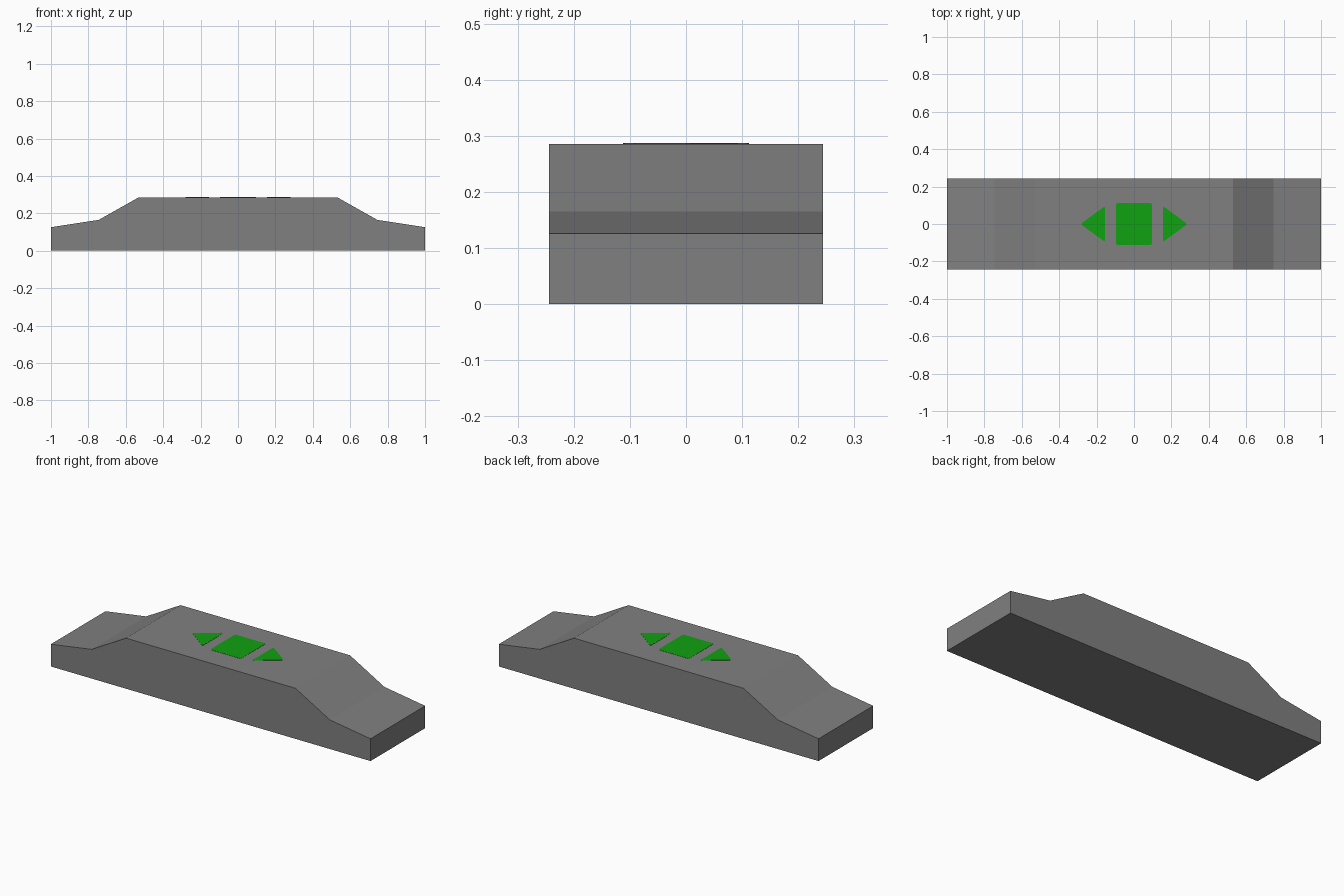
import bpy, bmesh

if "Cube" in bpy.data.objects:
    bpy.data.objects.remove(bpy.data.objects["Cube"])


def material(name, rgb):
    m = bpy.data.materials.new(name)
    m.diffuse_color = (*rgb, 1)
    m.use_nodes = True
    m.node_tree.nodes["Principled BSDF"].inputs["Base Color"].default_value = m.diffuse_color
    return m


grey = material("mid grey", (0.216, 0.216, 0.216))
green = material("button green", (0.005, 0.36, 0.005))


def prism(name, outline, depth, mat, round_corners=0):
    """Extrude a closed 3D outline along the depth vector."""
    bm = bmesh.new()
    face = bm.faces.new([bm.verts.new(p) for p in outline])
    if round_corners:
        bmesh.ops.bevel(bm, geom=bm.verts[:], offset=round_corners,
                        segments=2, profile=0.5, affect='VERTICES')
        face = bm.faces[:][0]
    ext = bmesh.ops.extrude_face_region(bm, geom=[face], use_keep_orig=True)
    moved = [g for g in ext["geom"] if isinstance(g, bmesh.types.BMVert)]
    bmesh.ops.translate(bm, verts=moved, vec=depth)
    bmesh.ops.recalc_face_normals(bm, faces=bm.faces[:])
    mesh = bpy.data.meshes.new(name)
    bm.to_mesh(mesh)
    bm.free()
    mesh.materials.append(mat)
    obj = bpy.data.objects.new(name, mesh)
    bpy.context.collection.objects.link(obj)
    return obj


# Body: symmetric side profile, extruded across the width
W, TOP = 0.244, 0.286
half = [(1, 0), (1, 0.126), (0.745, 0.165), (0.53, TOP)]
profile = half + [(-x, z) for x, z in reversed(half)]
prism("body", [(x, -W, z) for x, z in profile], (0, 2 * W, 0), grey)


# Painted markings on the flat top
def marking(name, points, rounding):
    prism(name, [(x, y, TOP - 0.001) for x, y in points],
          (0, 0, 0.002), green, rounding)


marking("centre_button", [(-0.096, -0.112), (0.096, -0.112),
                          (0.096, 0.112), (-0.096, 0.112)], 0.008)
for side, s in (("left", -1), ("right", 1)):
    marking(side + "_arrow", [(s * 0.155, -0.096), (s * 0.286, 0),
                              (s * 0.155, 0.096)], 0.01)
